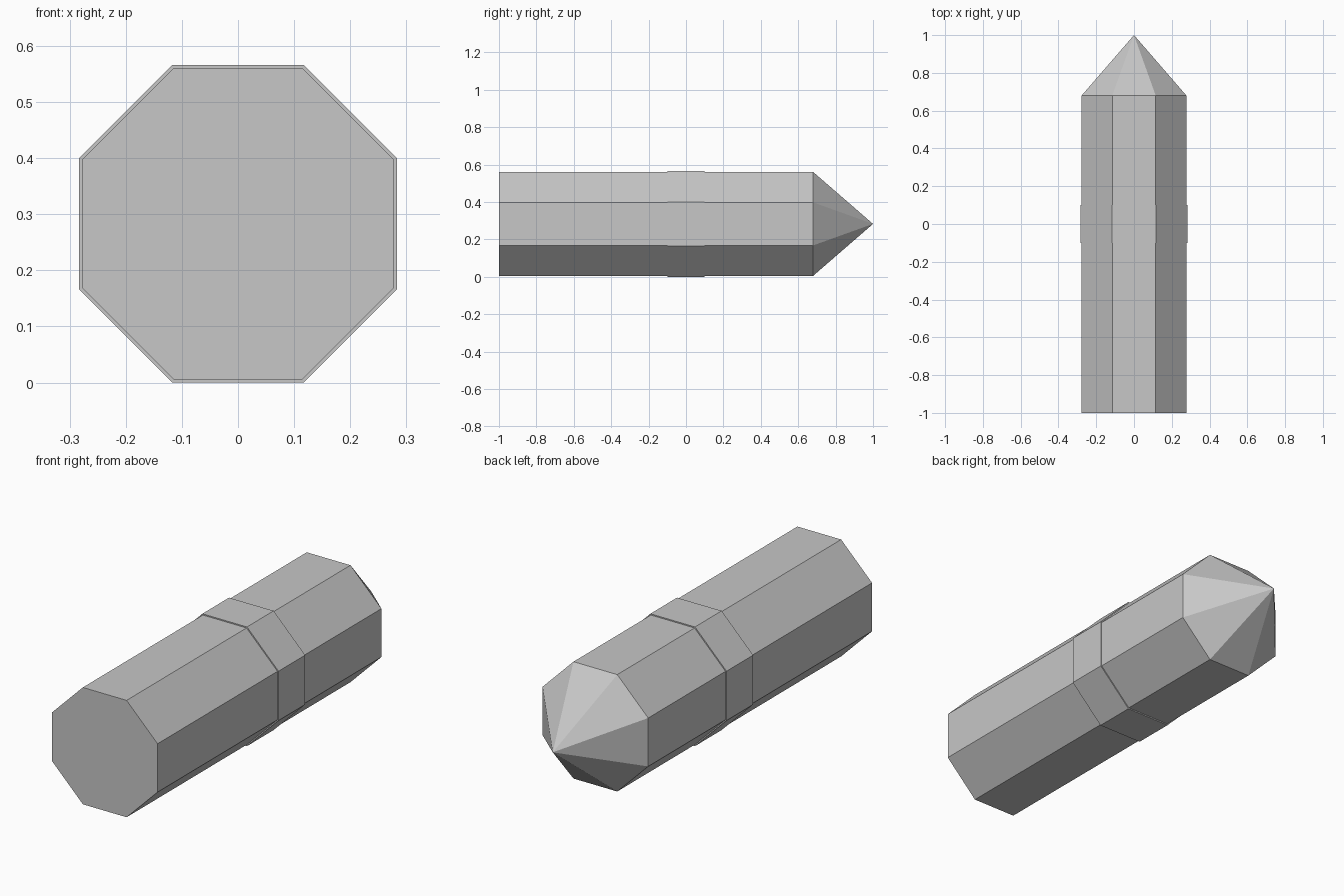
import bpy, bmesh, math

if "Cube" in bpy.data.objects:
    bpy.data.objects.remove(bpy.data.objects["Cube"])

CENTRE_Z = 0.283

grey = bpy.data.materials.new("light_grey")
grey.diffuse_color = (0.57, 0.57, 0.57, 1)
grey.use_nodes = True
grey.node_tree.nodes["Principled BSDF"].inputs["Base Color"].default_value = grey.diffuse_color


def octagon_ring(bm, y, apothem):
    """Octagon across the y axis, with flat sides up, down, left and right."""
    r = apothem / math.cos(math.pi / 8)
    angles = [math.radians(22.5 + 45 * i) for i in range(8)]
    return [bm.verts.new((r * math.cos(a), y, CENTRE_Z + r * math.sin(a))) for a in angles]


# Pointed octagonal shaft with a slightly raised middle band
profile = [(-1.0, 0.2775), (-0.1, 0.2775), (-0.1, 0.283),
           (0.1, 0.283), (0.1, 0.2775), (0.68, 0.2775)]
bm = bmesh.new()
rings = [octagon_ring(bm, y, a) for y, a in profile]
for a, b in zip(rings, rings[1:]):
    for i in range(8):
        j = (i + 1) % 8
        bm.faces.new((a[i], a[j], b[j], b[i]))

# Flat rear end and pointed tip
bm.faces.new(rings[0])
tip = bm.verts.new((0, 1.0, CENTRE_Z))
for i in range(8):
    bm.faces.new((rings[-1][i], rings[-1][(i + 1) % 8], tip))

bmesh.ops.recalc_face_normals(bm, faces=bm.faces[:])
mesh = bpy.data.meshes.new("pointed_shaft")
bm.to_mesh(mesh)
bm.free()
mesh.materials.append(grey)
shaft = bpy.data.objects.new("pointed_shaft", mesh)
bpy.context.collection.objects.link(shaft)
